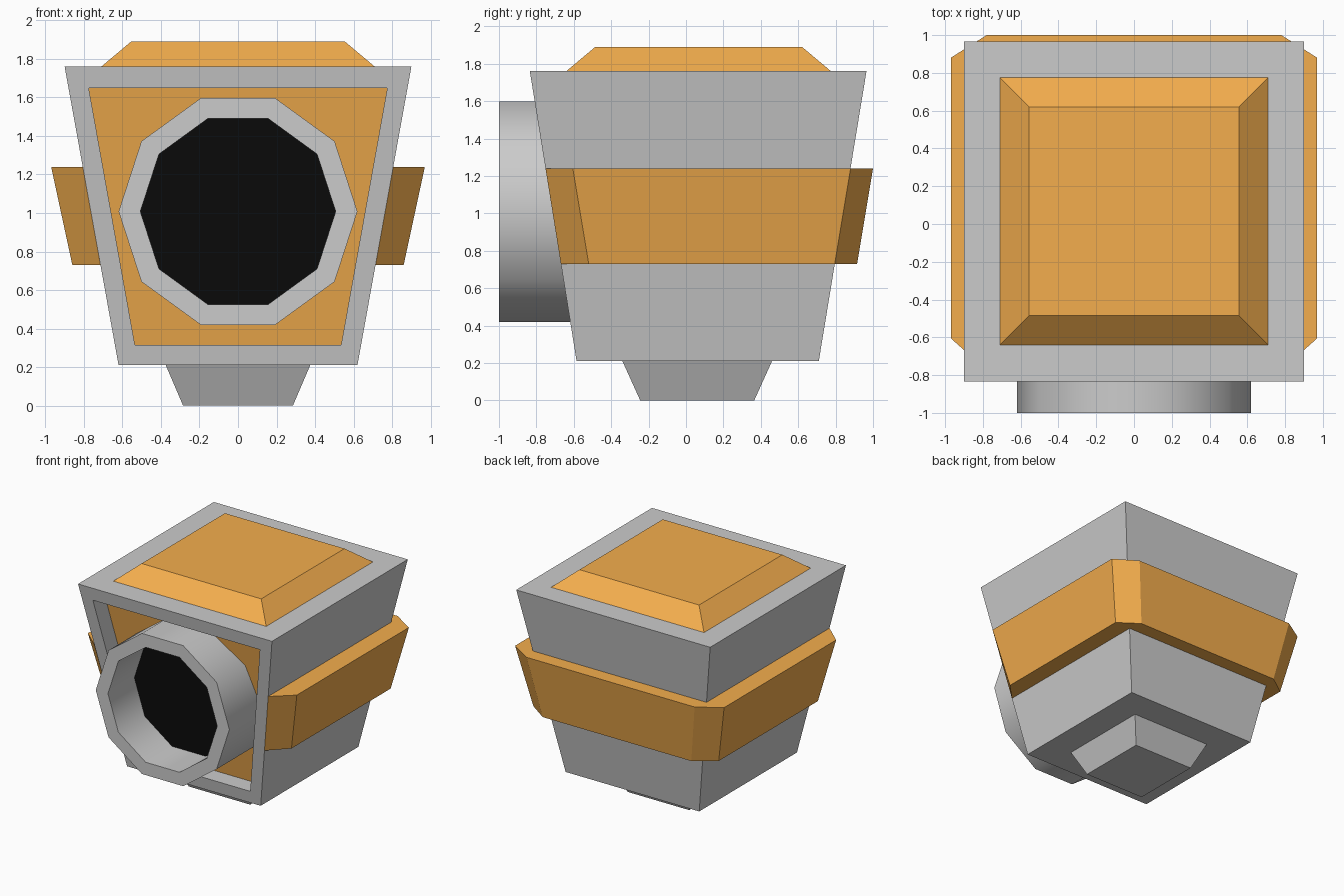
import bpy, bmesh
from math import cos, sin, pi, radians

if "Cube" in bpy.data.objects:
    bpy.data.objects.remove(bpy.data.objects["Cube"])


def material(name, rgb):
    m = bpy.data.materials.new(name)
    m.diffuse_color = (*rgb, 1)
    m.use_nodes = True
    m.node_tree.nodes["Principled BSDF"].inputs["Base Color"].default_value = m.diffuse_color
    return m


GREY = material("grey", (0.8, 0.8, 0.8))
ORANGE = material("orange", (0.9, 0.42, 0.075))
BLACK = material("black", (0.003, 0.003, 0.003))


def loft(name, rings, mat=GREY, end_mat=None):
    """Skin a list of rings and cap both ends; end_mat colours the last cap."""
    bm = bmesh.new()
    vs = [[bm.verts.new(p) for p in ring] for ring in rings]
    n = len(vs[0])
    for a, b in zip(vs, vs[1:]):
        for i in range(n):
            j = (i + 1) % n
            bm.faces.new((a[i], a[j], b[j], b[i]))
    bm.faces.new(vs[0][::-1])
    bm.faces.new(vs[-1]).material_index = 1 if end_mat else 0
    bmesh.ops.recalc_face_normals(bm, faces=bm.faces)
    me = bpy.data.meshes.new(name)
    bm.to_mesh(me)
    bm.free()
    me.materials.append(mat)
    if end_mat:
        me.materials.append(end_mat)
    ob = bpy.data.objects.new(name, me)
    bpy.context.collection.objects.link(ob)
    return ob


def rect(x, y0, y1, z):
    return [(-x, y0, z), (x, y0, z), (x, y1, z), (-x, y1, z)]


def front_y(z):
    return -0.585 - 0.25 * (z - 0.21) / 1.55


def back_y(z):
    return 0.71 + 0.255 * (z - 0.21) / 1.55


def trapezoid(xb, zb, xt, zt, y_at, offset=0):
    return [(x, y_at(z) + offset, z)
            for x, z in ((-xb, zb), (xb, zb), (xt, zt), (-xt, zt))]


# Tapered body with a recessed orange front panel
outer = (0.62, 0.21, 0.90, 1.76)
inner = (0.535, 0.315, 0.775, 1.65)
loft("body", [trapezoid(*outer, back_y), trapezoid(*outer, front_y),
              trapezoid(*inner, front_y), trapezoid(*inner, front_y, 0.15)],
     end_mat=ORANGE)

# Foot and bevelled top plate
loft("foot", [rect(0.285, -0.245, 0.365, 0), rect(0.375, -0.34, 0.46, 0.21)])
loft("top_plate", [rect(0.71, -0.64, 0.775, 1.76),
                   rect(0.555, -0.485, 0.62, 1.89)], ORANGE)


# U-shaped belt around the sides and back, flush with the front edges
def belt_ring(half, z):
    pts = half + [(-x, y) for x, y in reversed(half)]
    return [(x, y, z) for x, y in pts]


loft("belt", [
    belt_ring([(0.69, 0.78), (0.714, -0.669), (0.86, -0.52),
               (0.86, 0.795), (0.69, 0.915)], 0.73),
    belt_ring([(0.78, 0.86), (0.806, -0.751), (0.97, -0.605),
               (0.97, 0.88), (0.78, 1.0)], 1.24)], ORANGE)


# Ten-sided front tube with a dark disc inside
def circle(r, y):
    return [(r * cos(i * pi / 5), y, 1.008 + r * sin(i * pi / 5))
            for i in range(10)]


tube = loft("front_tube", [circle(0.62, -0.45), circle(0.62, -1.0),
                           circle(0.507, -1.0), circle(0.507, -0.65)],
            end_mat=BLACK)
bpy.context.view_layer.objects.active = tube
tube.select_set(True)
bpy.ops.object.shade_smooth_by_angle(angle=radians(40))
